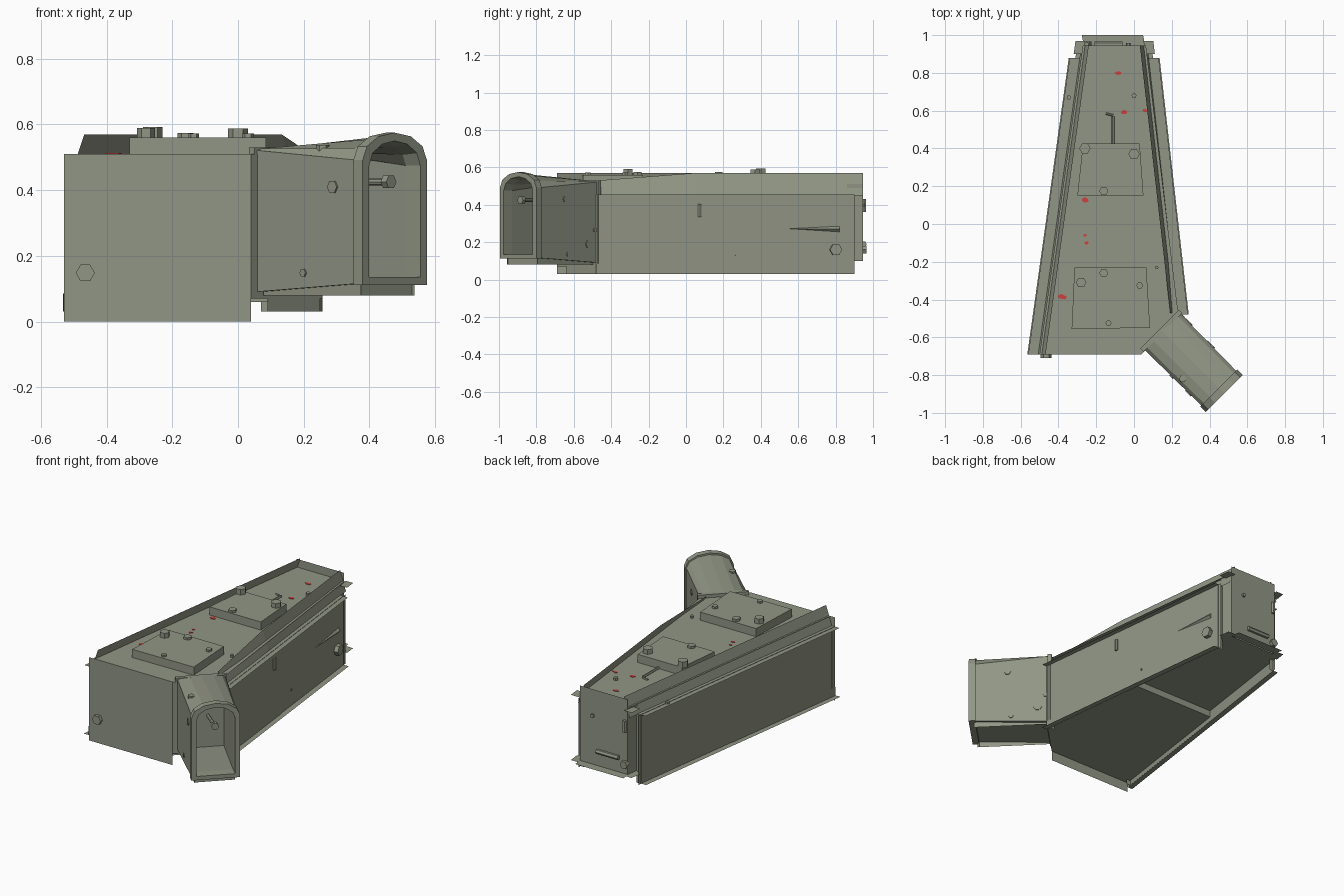
import bpy, bmesh, math, random
from mathutils import Vector

def material(name, rgb):
    m = bpy.data.materials.new(name)
    m.diffuse_color = (*rgb, 1)
    return m

OLIVE = material("olive grey metal", (0.285, 0.305, 0.235))
RED = material("red paint", (0.62, 0.05, 0.05))

def mesh(name, verts, faces, mat=OLIVE, fix=False):
    me = bpy.data.meshes.new(name)
    me.from_pydata([tuple(v) for v in verts], [], faces)
    if fix:
        bm = bmesh.new()
        bm.from_mesh(me)
        bmesh.ops.recalc_face_normals(bm, faces=bm.faces)
        bm.to_mesh(me)
        bm.free()
    me.materials.append(mat)
    ob = bpy.data.objects.new(name, me)
    bpy.context.collection.objects.link(ob)
    return ob

def sheet(name, *pts):
    return mesh(name, pts, [list(range(len(pts)))])

def prism(name, pts, z0, z1, mat=OLIVE):
    n = len(pts)
    v = [(x, y, z0) for x, y in pts] + [(x, y, z1) for x, y in pts]
    f = [list(range(n)), list(range(n, 2 * n))]
    f += [[i, (i + 1) % n, n + (i + 1) % n, n + i] for i in range(n)]
    return mesh(name, v, f, mat, True)

def rod(name, p, q, r, n=6):
    p, q = Vector(p), Vector(q)
    rot = (q - p).to_track_quat('Z', 'Y')
    ring = [rot @ Vector((r * math.cos(i * math.tau / n), r * math.sin(i * math.tau / n), 0)) for i in range(n)]
    v = [p + a for a in ring] + [q + a for a in ring]
    f = [list(range(n)), list(range(n, 2 * n))]
    f += [[i, (i + 1) % n, n + (i + 1) % n, n + i] for i in range(n)]
    return mesh(name, v, f, OLIVE, True)

def bolt(p, normal, r, h):
    p, nrm = Vector(p), Vector(normal).normalized()
    rod("hex_bolt", p - nrm * 0.004, p + nrm * h, r)

# plan lines of the tapered side walls
def left(y):
    return -0.53 + (y + 0.69) * 0.14

def right(y):
    return 0.255 - (y + 0.48) * 0.1136

# top and stepped bottom sheets
YB = 0.90
sheet("top_sheet", (-0.50, -0.69, 0.51), (0.04, -0.69, 0.51), (right(-0.48) - .02, -0.48, 0.51),
      (right(0.945) - .03, 0.945, 0.51), (left(0.945) + .03, 0.945, 0.51))
sheet("bottom_front", (-0.53, -0.69, 0.06), (0.04, -0.69, 0.06), (right(-0.48), -0.48, 0.06),
      (right(0.2), 0.2, 0.06), (left(0.2), 0.2, 0.06))
sheet("bottom_rear", (left(0.2), 0.2, 0.10), (right(0.2), 0.2, 0.10),
      (right(0.94), 0.94, 0.10), (left(0.94), 0.94, 0.10))
sheet("bottom_step", (left(0.2), 0.2, 0.06), (right(0.2), 0.2, 0.06), (right(0.2), 0.2, 0.10), (left(0.2), 0.2, 0.10))

# front panel with deep lip, and the angled corner panel behind the tube
sheet("front_panel", (-0.53, -0.69, 0), (0.04, -0.69, 0), (0.04, -0.69, 0.51), (-0.53, -0.69, 0.51))
sheet("corner_panel", (0.04, -0.69, 0.07), (0.09, -0.64, 0.07), (0.09, -0.64, 0.03), (0.25, -0.48, 0.03),
      (0.25, -0.48, 0.51), (0.04, -0.69, 0.51))

# side walls, leaning rims, shelves, flanges and lap plates
for side, fx, s, y0 in (("left", left, -1, -0.69), ("right", right, 1, -0.48)):
    def strip(name, ya, yb, oa, za, ob, zb, zc=None):
        sheet(side + name, (fx(ya) + s * oa, ya, za), (fx(yb) + s * oa, yb, za),
              (fx(yb) + s * ob, yb, zb), (fx(ya) + s * ob, ya, zb if zc is None else zc))
    strip("_wall", y0, YB, 0, 0.03, 0, 0.455)
    strip("_shelf", y0, YB - 0.02, -0.028, 0.453, 0.03, 0.453)
    strip("_bottom_flange", y0, YB - 0.02, 0, 0.032, 0.035, 0.032)
    if s < 0:
        strip("_top_rim", -0.69, 0.945, -0.022, 0.45, -0.062, 0.57)
    else:
        strip("_top_rim_front", -0.47, 0.05, -0.022, 0.45, -0.062, 0.57, 0.53)
        strip("_top_rim", 0.05, 0.945, -0.022, 0.45, -0.062, 0.57)
    strip("_lap_plate", y0, 0.15, 0.003, 0.03, 0.003, 0.085)
    for ye in (y0 + 0.03, YB - 0.02):     # upright end flanges
        sheet(side + "_end_flange", (fx(ye) - s * 0.03, ye, 0.03), (fx(ye) + s * 0.004, ye, 0.03),
              (fx(ye) + s * 0.004, ye, 0.45), (fx(ye) - s * 0.03, ye, 0.45))
    # tail box side and corner tabs
    strip("_tail_side", 0.86, 0.945, -0.035, 0.10, -0.035, 0.51)
    for z in (0.10, 0.50):
        strip("_tail_tab", 0.90, 0.97, -0.04, z, 0.012, z)

# tail panel with its top rim and horizontal bottom lip
xl, xr = left(0.945) + 0.035, right(0.945) - 0.035
sheet("tail_panel", (xl, 0.945, 0.10), (xr, 0.945, 0.10), (xr, 0.945, 0.56), (xl, 0.945, 0.56))
sheet("tail_lip", (xl, 0.945, 0.10), (xr, 0.945, 0.10), (xr - 0.01, 1.0, 0.10), (xl - 0.01, 1.0, 0.10))

# raised cover plates on top
prism("rear_cover", [(-0.30, 0.15), (0.05, 0.15), (0.03, 0.425), (-0.27, 0.425)], 0.508, 0.56)
prism("front_cover", [(-0.33, -0.555), (0.085, -0.55), (0.065, -0.23), (-0.315, -0.23)], 0.508, 0.56)
for x, y, r, h in ((-.26, .40, .03, .033), (0, .37, .03, .028), (-.16, .175, .024, .014), (-.16, -.26, .024, .014),
                   (-.28, -.31, .028, .03), (.03, -.325, .018, .012), (-.135, -.525, .016, .012)):
    bolt((x, y, 0.56), (0, 0, 1), r, h)
for x, y, r in ((0, .68, .014), (.12, -.23, .01)):
    bolt((x, y, 0.51), (0, 0, 1), r, 0.015)
rod("top_hook_bar", (-0.11, 0.40, 0.515), (-0.11, 0.57, 0.515), 0.008)
rod("top_hook_tip", (-0.11, 0.575, 0.512), (-0.15, 0.585, 0.512), 0.006)

# right and left wall fittings
WN = (1, 0.1136, 0)
bolt((right(.80), .80, .16), WN, .033, .025)
bolt((right(.27), .27, .13), WN, .007, .006)
bolt((left(.67) - .005, .67, .453), (0, 0, 1), .012, .012)
rod("wall_slot", (right(.075), .075, .335), (right(.075), .075, .405), .012)
mesh("wall_gouge", [(right(.55), .55, .272), (right(.82), .82, .255), (right(.82) + .014, .82, .27), (right(.82), .82, .285)],
     [[0, 1, 2], [0, 2, 3], [1, 3, 2], [0, 3, 1]], OLIVE, True)

# front and tail fittings
bolt((-0.465, -0.69, 0.148), (0, -1, 0), 0.029, 0.02)
bolt((-0.25, 0.945, 0.16), (0, 1, 0), 0.024, 0.02)
bolt((-0.03, 0.945, 0.40), (0, 1, 0), 0.012, 0.012)
rod("tail_bar", (-0.21, 0.952, 0.19), (-0.06, 0.952, 0.19), 0.014)
rod("tail_hook", (-0.25, 0.952, 0.36), (-0.25, 0.952, 0.43), 0.012)

# angled tube: local frame is distance t, sideways w, height z
BASE, D, S = Vector((0.145, -0.565, 0)), Vector((0.7071, -0.7071, 0)), Vector((0.7071, 0.7071, 0))

def at(t, w, z):
    return BASE + D * t + S * w + Vector((0, 0, z))

def arch(t, hw, z0, spring, top):
    pts = [at(t, -hw, z0), at(t, hw, z0)]
    for i in range(7):
        a = math.pi * i / 6
        pts.append(at(t, hw * math.cos(a), spring + (top - spring) * math.sin(a)))
    return pts

def loft(name, rings):
    n = len(rings[0])
    f = [[k * n + i, k * n + (i + 1) % n, (k + 1) * n + (i + 1) % n, (k + 1) * n + i]
         for k in range(len(rings) - 1) for i in range(n)]
    return mesh(name, [p for r in rings for p in r], f, OLIVE, True)

loft("tube_and_collar", [arch(0, .135, .09, .522, .53), arch(.43, .130, .115, .492, .565),
                         arch(.43, .138, .112, .492, .575), arch(.47, .138, .112, .492, .575),
                         arch(.47, .110, .135, .475, .55), arch(.41, .108, .135, .475, .54),
                         arch(.02, .125, .10, .515, .52)])

# tube base flange
box = [at(t, w, 0) for t, w in ((-.012, -.145), (.012, -.145), (.012, .145), (-.012, .145))]
prism("tube_base_flange", [(p.x, p.y) for p in box], 0.07, 0.53)
# lips under the tube
for w in (-.115, .115):
    sheet("tube_bottom_lip", at(.02, w, .08), at(.44, w, .08), at(.44, w, .125), at(.02, w, .10))
sheet("tube_end_lip", at(.43, -.115, .08), at(.43, .115, .08), at(.43, .115, .12), at(.43, -.115, .12))

# tube bolts and inner rod
for t, w, z, r in ((.335, -1, .41, .021), (.21, -1, .148, .013), (.245, 1, .43, .019),
                   (.07, 1, .19, .026), (.025, 1, .265, .013), (.225, 1, .135, .014)):
    bolt(at(t, w * (.135 - .005 * t / .43), z), S * w, r, .005)
bolt(at(.26, -.10, .524), (0, 0, 1), .02, .014)
rod("inner_rod", at(.30, -.015, .425), at(.44, -.0, .425), .011, 8)
bolt(at(.435, 0, .425), D, .022, .02)

# chipped red paint spots
random.seed(4)
for x, y, r in ((-.26, .13, .03), (-.385, -.385, .034), (-.055, .592, .022), (.06, .60, .022), (-.085, .80, .02),
                (-.26, -.06, .016), (-.25, -.10, .018)):
    pts = []
    for i in range(8):
        a, k = math.tau * i / 8, r * random.uniform(.45, 1)
        pts.append((x + k * math.cos(a), y + .6 * k * math.sin(a)))
    prism("red_chip", pts, 0.509, 0.513, RED)
